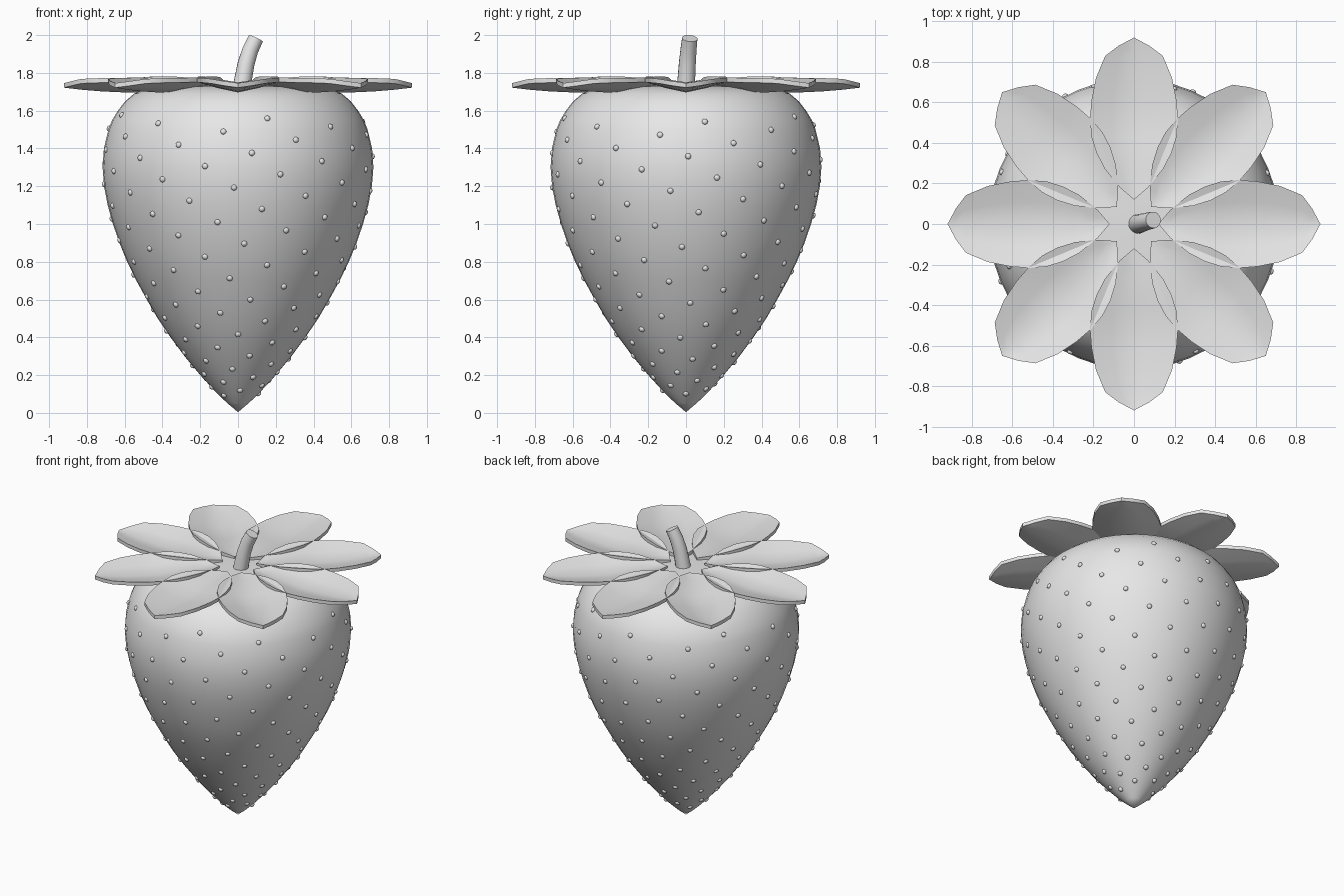
import bpy, bmesh, math
from mathutils import Matrix, Vector

cube = bpy.data.objects.get("Cube")
if cube:
    bpy.data.objects.remove(cube, do_unlink=True)

grey = bpy.data.materials.new("light grey")
grey.use_nodes = True
grey.diffuse_color = (0.8, 0.8, 0.8, 1)
grey.node_tree.nodes["Principled BSDF"].inputs["Base Color"].default_value = (0.8, 0.8, 0.8, 1)


def finish(name, bm, angle=40):
    """Turn a bmesh into a named, smooth shaded object."""
    mesh = bpy.data.meshes.new(name)
    bmesh.ops.recalc_face_normals(bm, faces=bm.faces)
    bm.to_mesh(mesh)
    bm.free()
    obj = bpy.data.objects.new(name, mesh)
    bpy.context.collection.objects.link(obj)
    mesh.materials.append(grey)
    bpy.ops.object.select_all(action="DESELECT")
    obj.select_set(True)
    bpy.context.view_layer.objects.active = obj
    bpy.ops.object.shade_smooth_by_angle(angle=math.radians(angle))
    return obj


def loft(bm, rings):
    """Join closed rings of equal length with quads."""
    for a, b in zip(rings, rings[1:]):
        for i in range(len(a)):
            j = (i + 1) % len(a)
            bm.faces.new((a[i], a[j], b[j], b[i]))


# Fruit body: lathed profile of (radius, height)
profile = [(0.055, 0.05), (0.108, 0.1), (0.2, 0.2), (0.283, 0.3), (0.357, 0.4),
           (0.425, 0.5), (0.483, 0.6), (0.538, 0.7), (0.587, 0.8), (0.628, 0.9),
           (0.662, 1.0), (0.69, 1.1), (0.709, 1.2), (0.717, 1.3), (0.71, 1.4),
           (0.686, 1.5), (0.666, 1.55), (0.636, 1.6), (0.597, 1.65), (0.55, 1.69),
           (0.5, 1.713), (0.44, 1.727), (0.3, 1.735)]
SIDES = 48
bm = bmesh.new()
rings = []
for r, z in profile:
    rings.append([bm.verts.new((r * math.cos(math.tau * i / SIDES),
                                r * math.sin(math.tau * i / SIDES), z)) for i in range(SIDES)])
loft(bm, rings)
for ring, z in ((rings[0], 0.004), (rings[-1], 1.738)):
    pole = bm.verts.new((0, 0, z))
    for i in range(SIDES):
        bm.faces.new((ring[i], ring[(i + 1) % SIDES], pole))
finish("fruit_body", bm, 60)


def body_radius(z):
    for (r0, z0), (r1, z1) in zip(profile, profile[1:]):
        if z0 <= z <= z1:
            t = (z - z0) / (z1 - z0)
            return r0 + (r1 - r0) * t, math.atan2(r0 - r1, z1 - z0)


# Seeds: golden-angle spiral of small flattened beads
bm = bmesh.new()
GOLDEN = math.pi * (3 - math.sqrt(5))
for k in range(-147, 24):
    z = 1.376 + k * 0.00873
    r, slope = body_radius(z)
    turn = math.radians(5.95 - 90) + k * GOLDEN
    place = (Matrix.Rotation(turn, 4, "Z") @ Matrix.Translation((r, 0, z))
             @ Matrix.Rotation(-slope, 4, "Y") @ Matrix.Diagonal((0.75, 1, 1, 1)))
    bmesh.ops.create_icosphere(bm, subdivisions=2, radius=0.016, matrix=place)
finish("seeds", bm, 60)

# Leaves: stations of (distance, half width, keel height), folded up at the edges
stations = [(0.12, 0.0, 1.75), (0.18, 0.07, 1.747), (0.27, 0.143, 1.742),
            (0.35, 0.185, 1.736), (0.43, 0.21, 1.728), (0.52, 0.217, 1.72),
            (0.61, 0.21, 1.721), (0.72, 0.188, 1.726), (0.83, 0.142, 1.735),
            (0.88, 0.075, 1.741), (0.92, 0.0, 1.746)]
THICK = 0.024


def leaf_ring(bm, d, w, keel, spin):
    top = [(d, w * t, keel + 0.053 * (w * abs(t) / 0.21) ** 1.2)
           for t in (-1, -0.5, 0, 0.5, 1)]
    under = [(x, y, z - THICK) for x, y, z in reversed(top)]
    return [bm.verts.new(spin @ Vector(p)) for p in top + under]


for n in range(8):
    bm = bmesh.new()
    spin = Matrix.Rotation(n * math.tau / 8, 4, "Z")
    loft(bm, [leaf_ring(bm, *s, spin) for s in stations])
    bmesh.ops.remove_doubles(bm, verts=bm.verts, dist=0.0005)
    bmesh.ops.dissolve_degenerate(bm, edges=bm.edges, dist=0.0005)
    finish(f"leaf_{n + 1}", bm)

# Stem: leaning tube with a flat cut end
path = [Vector(p) for p in ((0.015, 0, 1.7), (0.028, 0.002, 1.77), (0.043, 0.007, 1.85),
                            (0.065, 0.013, 1.92), (0.095, 0.02, 1.983))]
bm = bmesh.new()
rings = []
for i, p in enumerate(path):
    along = path[min(i + 1, len(path) - 1)] - path[max(i - 1, 0)]
    tilt = along.to_track_quat("Z", "Y")
    radius = 0.049 - 0.002 * i
    rings.append([bm.verts.new(p + tilt @ Vector((radius * math.cos(a), radius * math.sin(a), 0)))
                  for a in (math.tau * s / 16 for s in range(16))])
loft(bm, rings)
bm.faces.new(rings[0])
bm.faces.new(rings[-1])
finish("stem", bm)
